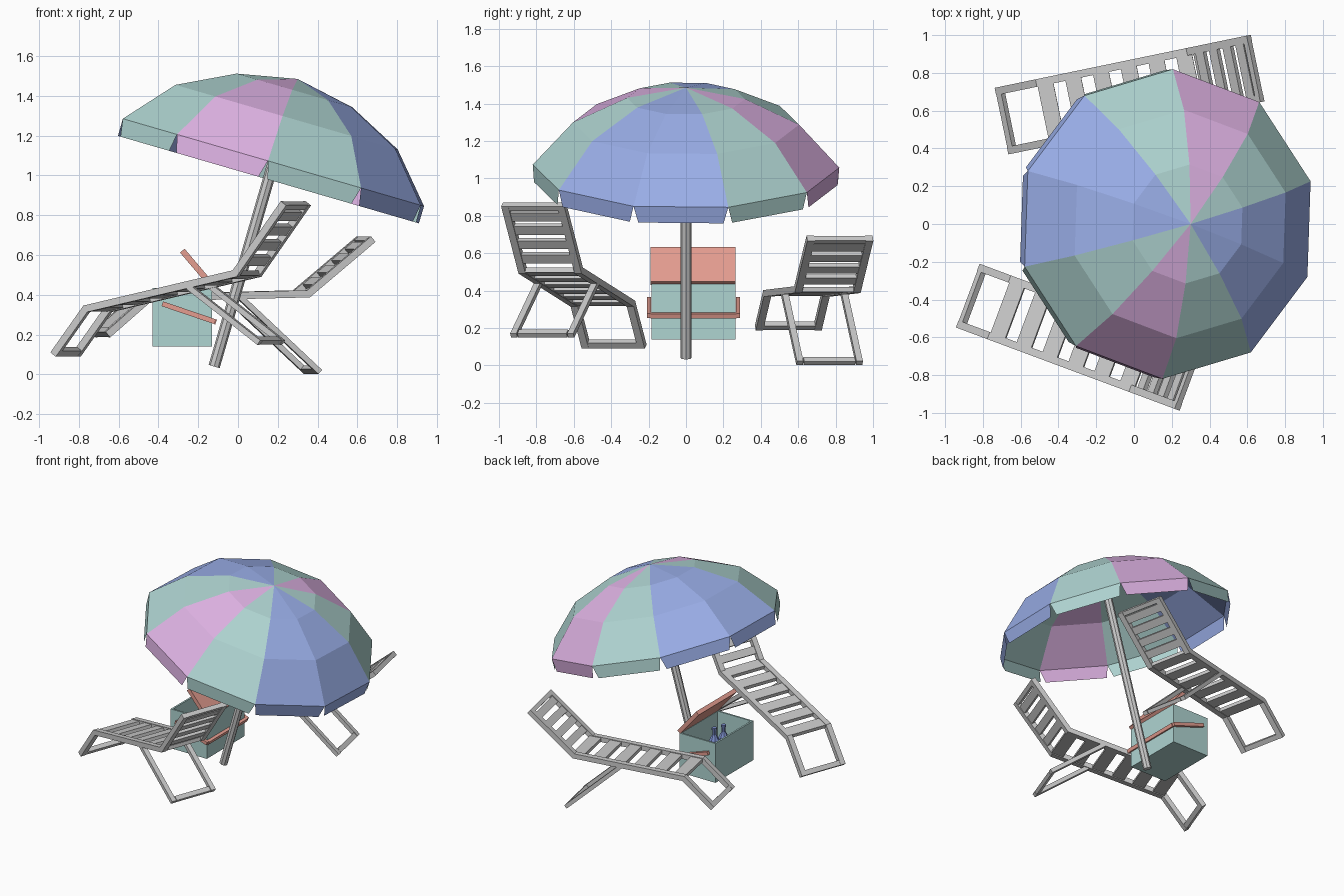
import bpy, bmesh, math
from mathutils import Vector, Matrix

if "Cube" in bpy.data.objects:
    bpy.data.objects.remove(bpy.data.objects["Cube"])


def material(name, rgb):
    m = bpy.data.materials.new(name)
    m.diffuse_color = (*rgb, 1)
    m.use_nodes = True
    m.node_tree.nodes["Principled BSDF"].inputs["Base Color"].default_value = m.diffuse_color
    return m


TEAL = material("teal", (0.43, 0.66, 0.64))
BLUE = material("blue", (0.32, 0.42, 0.80))
PURPLE = material("purple", (0.72, 0.44, 0.76))
RED = material("red", (0.78, 0.34, 0.28))
NAVY = material("navy", (0.20, 0.27, 0.60))


def finish(bm, name, mats=(), matrix=None, normals=True):
    if normals:
        bmesh.ops.recalc_face_normals(bm, faces=bm.faces)
    me = bpy.data.meshes.new(name)
    bm.to_mesh(me)
    bm.free()
    for m in mats:
        me.materials.append(m)
    ob = bpy.data.objects.new(name, me)
    bpy.context.collection.objects.link(ob)
    if matrix:
        ob.matrix_world = matrix
    return ob


def ribbon(bm, pts, t, y0, y1):
    """Mitred strip of thickness t along an x-z path, extruded from y0 to y1."""
    pts = [Vector(p) for p in pts]
    dirs = [(b - a).normalized() for a, b in zip(pts, pts[1:])]
    rings = []
    for i, p in enumerate(pts):
        d0, d1 = dirs[max(i - 1, 0)], dirs[min(i, len(dirs) - 1)]
        tan = (d0 + d1).normalized()
        n = Vector((-tan.y, tan.x)) * (t / 2 / tan.dot(d0))
        a, b = p - n, p + n
        rings.append([bm.verts.new(c) for c in ((a.x, y0, a.y), (a.x, y1, a.y),
                                                (b.x, y1, b.y), (b.x, y0, b.y))])
    for r, s in zip(rings, rings[1:]):
        for j in range(4):
            k = (j + 1) % 4
            bm.faces.new((r[j], r[k], s[k], s[j]))
    bm.faces.new(rings[0][::-1])
    bm.faces.new(rings[-1])


def along(a, b, centre, width):
    """Short path centred at a distance from a towards b."""
    a, b = Vector(a), Vector(b)
    d = (b - a).normalized()
    return a + d * (centre - width / 2), a + d * (centre + width / 2)


# loungers: side rails, slats and a swing-out leg frame
def lounger(name, origin, angle, path, leg):
    mat = Matrix.Translation(origin) @ Matrix.Rotation(math.radians(angle), 4, 'Z')
    foot, knee, hip, head = path
    H, R, T = 0.18, 0.04, 0.036
    bm = bmesh.new()
    for y0, y1 in ((-H, -H + R), (H - R, H)):
        ribbon(bm, path, T, y0, y1)
    finish(bm, name + "_rails", matrix=mat)

    bm = bmesh.new()
    w = H - R
    ribbon(bm, along(foot, knee, 0.018, 0.035), T * 0.9, -w, w)
    for i in range(6):
        ribbon(bm, along(knee, hip, 0.04 + 0.15 * i, 0.085), 0.026, -w, w)
    for c in (0.085, 0.18, 0.275, 0.365):
        ribbon(bm, along(hip, head, c, 0.055), 0.026, -w, w)
    back = (Vector(head) - Vector(hip)).length
    ribbon(bm, along(hip, head, back - 0.015, 0.03), T * 0.9, -w, w)
    finish(bm, name + "_slats", matrix=mat)

    bm = bmesh.new()
    for y0, y1 in ((-H, -H + 0.035), (H - 0.035, H)):
        ribbon(bm, leg, 0.028, y0, y1)
    length = (Vector(leg[1]) - Vector(leg[0])).length
    ribbon(bm, along(*leg, length - 0.018, 0.035), 0.026, -w, w)
    finish(bm, name + "_leg_frame", matrix=mat)


lounger("front_lounger", (-0.878, -0.38, 0), -20.4,
        [(0.012, 0.10), (0.185, 0.33), (0.985, 0.507), (1.247, 0.86)],
        [(0.735, 0.44), (1.115, 0.16)])
lounger("back_lounger", (-0.70, 0.545, 0), 11.7,
        [(0.01, 0.20), (0.226, 0.385), (1.04, 0.405), (1.372, 0.68)],
        [(0.69, 0.39), (1.10, 0.012)])

# umbrella: local z runs along the tilted pole, origin at the apex
tilt = Matrix.Translation((0.30, 0, 1.485)) @ Matrix.Rotation(math.radians(16.2), 4, 'Y')
profile = [(0.315, -0.06), (0.605, -0.20), (0.82, -0.437)]
colours = [0, 1, 2, 1, 0] * 2
N = 10


def spoke(i, r, z):
    a = math.radians(-20 + 36 * i)
    return Vector((r * math.cos(a), r * math.sin(a), z))


bm = bmesh.new()
apex = bm.verts.new((0, 0, 0))
rings = [[bm.verts.new(spoke(i, r, z)) for i in range(N)] for r, z in profile]
for i in range(N):
    k = (i + 1) % N
    panel = [bm.faces.new((apex, rings[0][i], rings[0][k]))]
    for r, s in zip(rings, rings[1:]):
        panel.append(bm.faces.new((r[i], s[i], s[k], r[k])))
    for f in panel:
        f.material_index = colours[i]
finish(bm, "canopy", (BLUE, TEAL, PURPLE), tilt, normals=False)

# hanging flaps around the rim
bm = bmesh.new()
for i in range(N):
    a, b = spoke(i, *profile[-1]), spoke(i + 1, *profile[-1])
    down = Vector((0, 0, -0.09))
    quad = (a, a.lerp(b, 0.05) + down, b.lerp(a, 0.05) + down, b)
    f = bm.faces.new([bm.verts.new(v) for v in quad])
    f.material_index = colours[i]
finish(bm, "canopy_flaps", (BLUE, TEAL, PURPLE), tilt, normals=False)

# pole
bm = bmesh.new()
bmesh.ops.create_cone(bm, cap_ends=True, segments=8, radius1=0.029, radius2=0.029, depth=1.49,
                      matrix=Matrix.Translation((0, 0, -0.76)))
finish(bm, "pole", (), tilt)

# cool box: open shell, lid, carry handle
bm = bmesh.new()
bmesh.ops.create_cube(bm, size=1, matrix=Matrix.Translation((-0.28, 0.04, 0.287))
                      @ Matrix.Diagonal((0.30, 0.45, 0.295, 1)))
bmesh.ops.delete(bm, geom=[f for f in bm.faces if f.normal.z > 0.9], context='FACES_ONLY')
box = finish(bm, "cool_box", (TEAL,), normals=False)
sol = box.modifiers.new("walls", 'SOLIDIFY')
sol.thickness = 0.018
sol.offset = -1

bm = bmesh.new()
ribbon(bm, [(-0.125, 0.44), (-0.28, 0.622)], 0.03, -0.19, 0.265)
finish(bm, "cool_box_lid", (RED,))

bm = bmesh.new()
for y in (-0.197, 0.277):
    ribbon(bm, [(-0.38, 0.355), (-0.115, 0.265)], 0.025, y - 0.011, y + 0.011)
ribbon(bm, [(-0.13, 0.27), (-0.11, 0.263)], 0.025, -0.19, 0.27)
finish(bm, "cool_box_handle", (RED,))

# bottles
for n, (x, y, top) in enumerate([(-0.27, 0.05, 0.43), (-0.27, -0.06, 0.41)]):
    bm = bmesh.new()
    prev = None
    shape = [(0.035, 0.16), (0.035, top - 0.09), (0.014, top - 0.05),
             (0.014, top - 0.015), (0.018, top - 0.015), (0.018, top)]
    for r, z in shape:
        ring = [bm.verts.new((x + r * math.cos(j * math.pi / 4),
                              y + r * math.sin(j * math.pi / 4), z)) for j in range(8)]
        if prev:
            for j in range(8):
                bm.faces.new((prev[j], prev[j - 7], ring[j - 7], ring[j]))
        else:
            bm.faces.new(ring[::-1])
        prev = ring
    bm.faces.new(prev)
    finish(bm, f"bottle_{n + 1}", (NAVY,))
